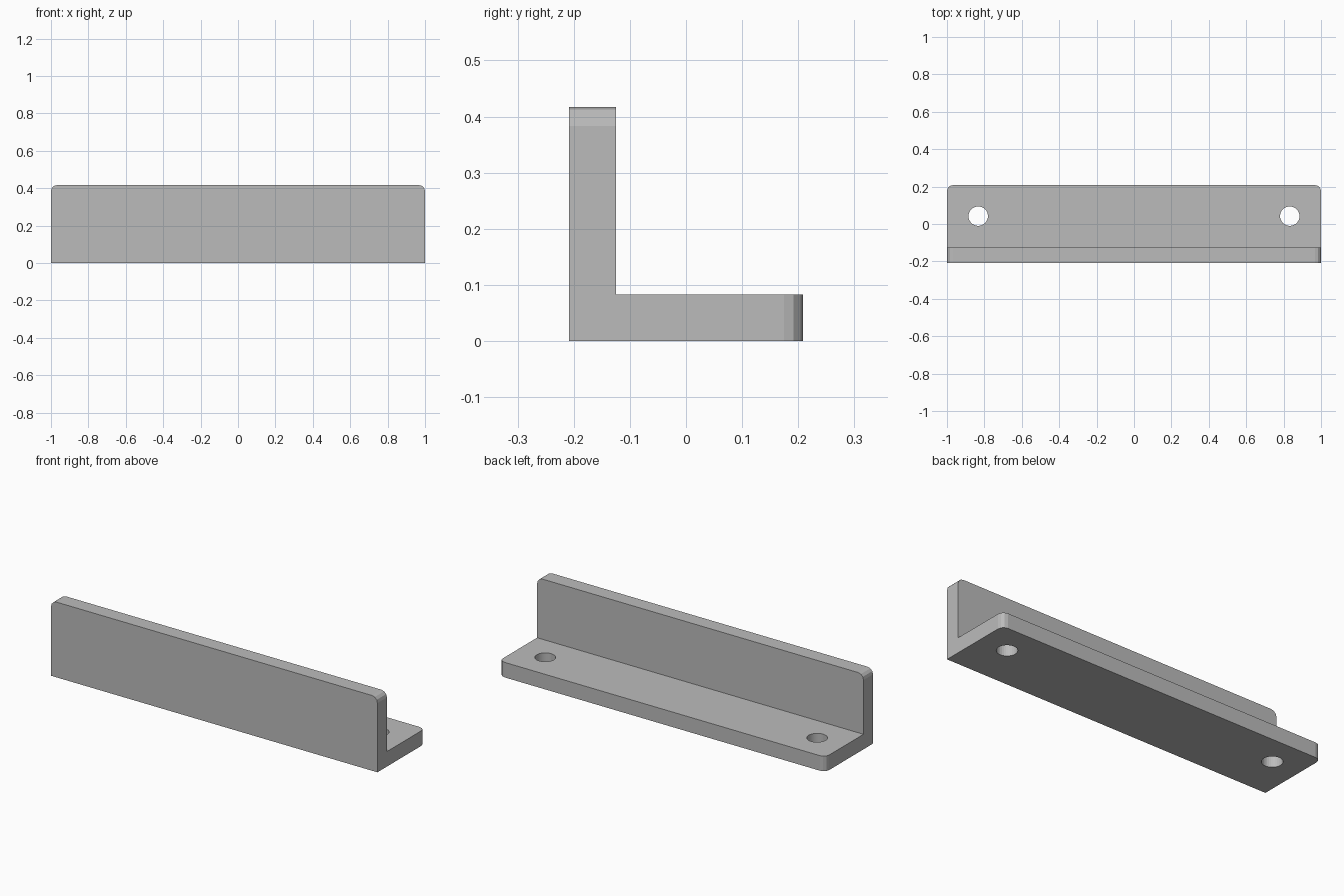
import bpy, bmesh
from mathutils import Vector

cube = bpy.data.objects.get("Cube")
if cube:
    bpy.data.objects.remove(cube, do_unlink=True)

HALF_LEN, HALF_DEPTH, HEIGHT, THICK = 1.0, 0.2083, 0.4167, 0.0833
CORNER_R, HOLE_R, HOLE_X, HOLE_Y = 0.0333, 0.052, 0.833, 0.042

grey = bpy.data.materials.new("plain grey")
grey.use_nodes = True
colour = (0.5, 0.5, 0.5, 1)
grey.diffuse_color = colour
grey.node_tree.nodes["Principled BSDF"].inputs["Base Color"].default_value = colour


def add_object(name, bm):
    bmesh.ops.recalc_face_normals(bm, faces=bm.faces)
    mesh = bpy.data.meshes.new(name)
    bm.to_mesh(mesh)
    bm.free()
    mesh.materials.append(grey)
    obj = bpy.data.objects.new(name, mesh)
    bpy.context.collection.objects.link(obj)
    return obj


# L-shaped section swept along the length
inner = THICK - HALF_DEPTH
profile = [(-HALF_DEPTH, 0), (HALF_DEPTH, 0), (HALF_DEPTH, THICK),
           (inner, THICK), (inner, HEIGHT), (-HALF_DEPTH, HEIGHT)]
bm = bmesh.new()
face = bm.faces.new([bm.verts.new((-HALF_LEN, y, z)) for y, z in profile])
swept = bmesh.ops.extrude_face_region(bm, geom=[face])["geom"]
bmesh.ops.translate(bm, vec=Vector((2 * HALF_LEN, 0, 0)),
                    verts=[v for v in swept if isinstance(v, bmesh.types.BMVert)])


# Rounded outer corners of both flanges
def is_corner(edge):
    a, b = (v.co for v in edge.verts)
    if abs(a.x - b.x) > 0.01:
        return False
    top = min(a.z, b.z) > HEIGHT - 0.01
    back = min(a.y, b.y) > HALF_DEPTH - 0.01
    return top or back


bmesh.ops.bevel(bm, geom=[e for e in bm.edges if is_corner(e)], offset=CORNER_R,
                offset_type='OFFSET', segments=3, profile=0.5, affect='EDGES')
bracket = add_object("angle_bracket", bm)

# Screw holes through the horizontal flange
for side, x in (("right", -HOLE_X), ("left", HOLE_X)):
    bm = bmesh.new()
    bmesh.ops.create_cone(bm, cap_ends=True, segments=32, radius1=HOLE_R,
                          radius2=HOLE_R, depth=4 * THICK)
    bmesh.ops.translate(bm, verts=bm.verts, vec=Vector((x, HOLE_Y, THICK / 2)))
    cutter = add_object(side + "_hole_cutter", bm)
    cutter.hide_render = True
    cutter.hide_set(True)
    cut = bracket.modifiers.new(side + " hole", 'BOOLEAN')
    cut.operation = 'DIFFERENCE'
    cut.solver = 'EXACT'
    cut.object = cutter
